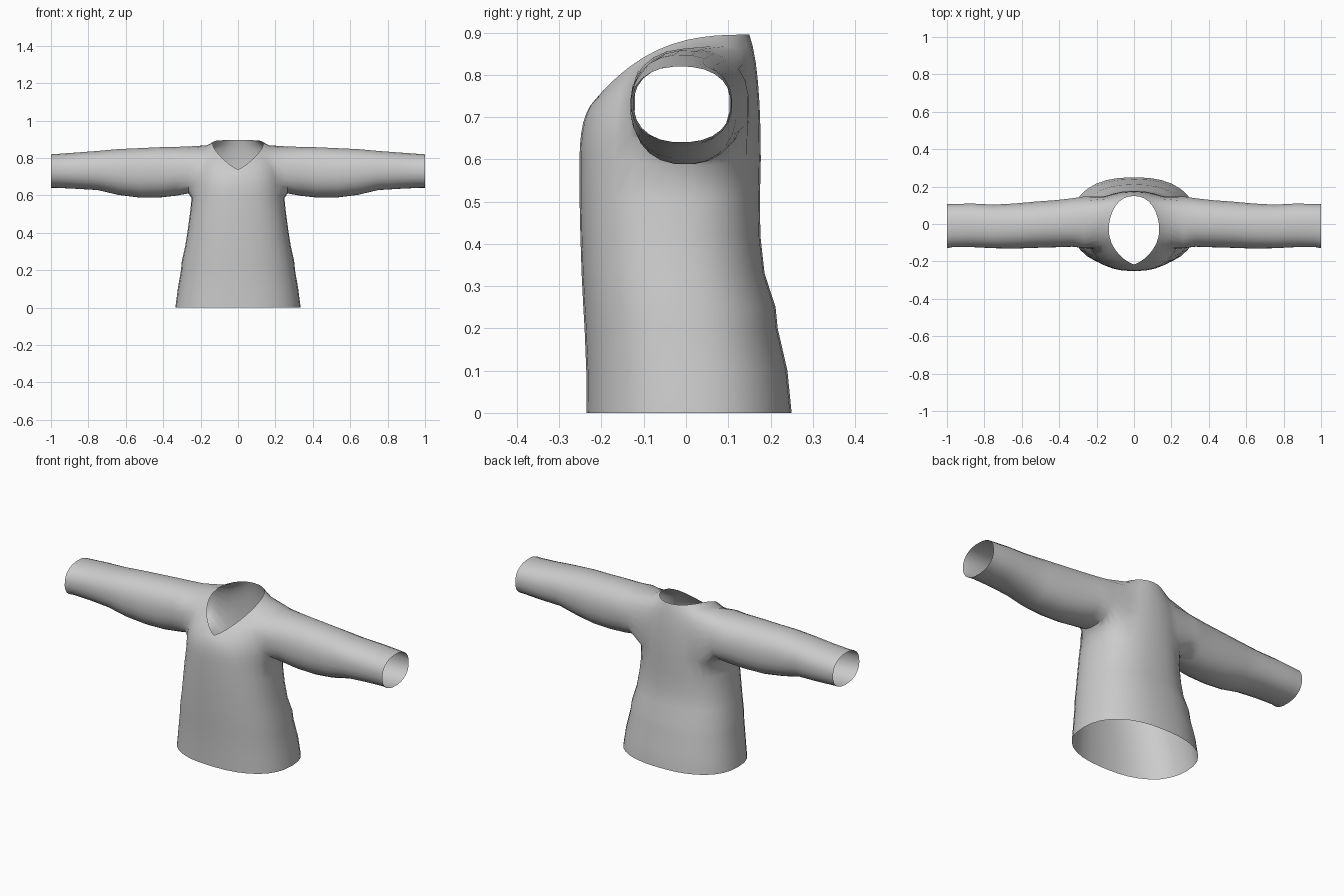
import bpy, bmesh, math
from mathutils import Vector

if "Cube" in bpy.data.objects:
    bpy.data.objects.remove(bpy.data.objects["Cube"])

COLS = 16                      # columns over half of the body, front to back
HOLE_C0, HOLE_C1 = 6, 13       # columns spanned by the armhole
YOKE_STEPS, HOLE_ROWS = 6, 5   # rows above the chest, rows spanned by the armhole

# height, half width, front y, back y
BODY = [(0, .335, -.235, .25), (.1, .322, -.236, .24), (.2, .305, -.24, .217),
        (.25, .30, -.243, .212), (.33, .282, -.247, .186), (.42, .268, -.25, .176),
        (.51, .256, -.252, .175), (.6, .243, -.252, .177)]

# x, bottom z, top z, front y, back y
SLEEVE = [(.265, .61, .862, -.13, .148), (.33, .598, .86, -.122, .138),
          (.42, .588, .858, -.125, .128), (.53, .588, .853, -.128, .12),
          (.64, .602, .848, -.132, .11), (.75, .628, .838, -.13, .104),
          (.87, .635, .829, -.124, .11), (.97, .64, .822, -.124, .107),
          (1.0, .64, .82, -.13, .107)]


def power(v, p):
    return math.copysign(abs(v) ** p, v)


def body_point(t, z, hw, yf, yb):
    return Vector((hw * power(math.cos(t), .85),
                   (yf + yb) / 2 + (yb - yf) / 2 * power(math.sin(t), .85), z))


def neck_point(t):
    # pointed at the front, round at the back
    y = -.033 + .183 * math.sin(t)
    x = .135 * max(math.cos(t), 0) ** (1.5 if t < 0 else .9)
    return Vector((x, y, .895 - .155 * max((.15 - y) / .366, 0) ** 2.8))


def sleeve_point(a, x, zb, zt, yf, yb):
    return Vector((x, (yf + yb) / 2 + (yb - yf) / 2 * power(math.cos(a), .88),
                   (zb + zt) / 2 + (zt - zb) / 2 * power(math.sin(a), .88)))


bm = bmesh.new()
angles = [math.radians(-90 + 180 * i / COLS) for i in range(COLS + 1)]

# body rings, then a curved yoke up to the neckline
rows = [[bm.verts.new(body_point(t, *ring)) for t in angles] for ring in BODY]
chest = len(rows) - 1
for k in range(1, YOKE_STEPS + 1):
    u = k / YOKE_STEPS
    row = []
    for t in angles:
        p0, p2 = body_point(t, *BODY[-1]), neck_point(t)
        p1 = Vector((p0.x, p0.y, p0.z + .75 * (p2.z - p0.z)))
        row.append(bm.verts.new(p0 * (1 - u) ** 2 + p1 * 2 * u * (1 - u) + p2 * u * u))
    rows.append(row)
for r in range(len(rows) - 1):
    for c in range(COLS):
        if chest <= r < chest + HOLE_ROWS and HOLE_C0 <= c < HOLE_C1:
            continue
        bm.faces.new((rows[r][c], rows[r][c + 1], rows[r + 1][c + 1], rows[r + 1][c]))

# armhole edge, counter-clockwise seen from outside
top = chest + HOLE_ROWS
loop = [rows[chest][c] for c in range(HOLE_C0, HOLE_C1)]
loop += [rows[r][HOLE_C1] for r in range(chest, top)]
loop += [rows[top][c] for c in range(HOLE_C1, HOLE_C0, -1)]
loop += [rows[r][HOLE_C0] for r in range(top, chest, -1)]

# sleeve rings grown out of the armhole
n = len(loop)
start = math.radians(-135) + math.radians(6)
prev = loop
for ring in SLEEVE:
    cur = [bm.verts.new(sleeve_point(start + math.tau * i / n, *ring)) for i in range(n)]
    for i in range(n):
        j = (i + 1) % n
        bm.faces.new((prev[i], prev[j], cur[j], cur[i]))
    prev = cur
# remove verts left inside the armhole
bmesh.ops.delete(bm, geom=[v for v in bm.verts if not v.link_faces], context='VERTS')
# soften the armhole seam
seam = [v for v in loop]
for _ in range(2):
    bmesh.ops.smooth_vert(bm, verts=seam, factor=.4, use_axis_x=True,
                          use_axis_y=True, use_axis_z=True)
bmesh.ops.recalc_face_normals(bm, faces=bm.faces)
if sum(f.normal.x * f.calc_area() for f in bm.faces if f.calc_center_median().x < .25) < 0:
    bmesh.ops.reverse_faces(bm, faces=bm.faces)

mesh = bpy.data.meshes.new("shirt")
bm.to_mesh(mesh)
bm.free()
shirt = bpy.data.objects.new("shirt", mesh)
bpy.context.collection.objects.link(shirt)

cloth = bpy.data.materials.new("grey cloth")
cloth.diffuse_color = (.6, .6, .6, 1)
cloth.use_nodes = True
cloth.node_tree.nodes["Principled BSDF"].inputs["Base Color"].default_value = cloth.diffuse_color
mesh.materials.append(cloth)

# other half of the shirt
mirror = shirt.modifiers.new("mirror", 'MIRROR')
mirror.use_axis[0] = True
mirror.merge_threshold = .0005

bpy.context.view_layer.objects.active = shirt
shirt.select_set(True)
bpy.ops.object.shade_smooth_by_angle(angle=math.radians(50))
